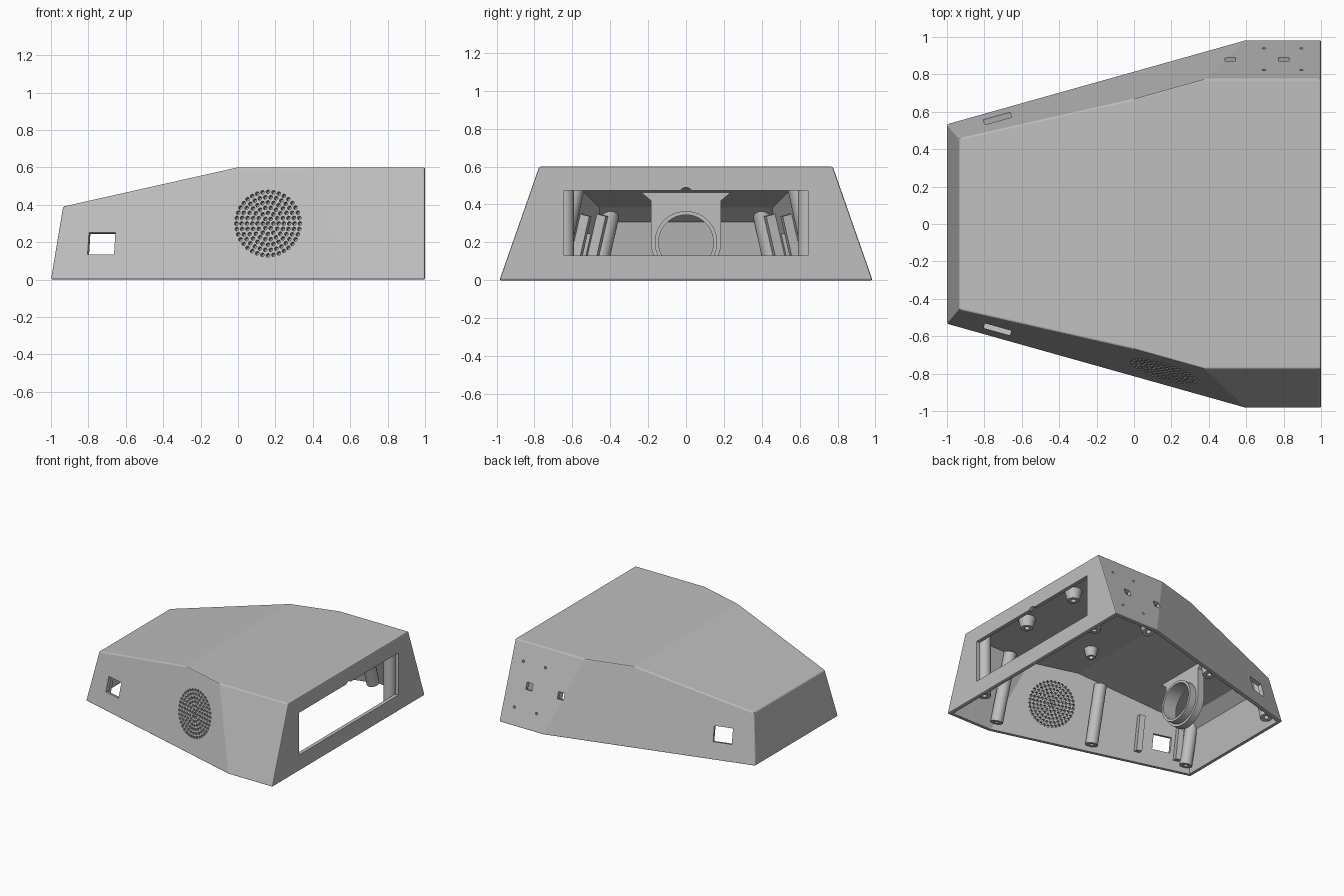
import bpy, bmesh, math
from mathutils import Matrix, Vector

cube = bpy.data.objects.get("Cube")
if cube:
    bpy.data.objects.remove(cube)

grey = bpy.data.materials.new("plain_grey")
grey.use_nodes = True
colour = (0.52, 0.52, 0.52, 1)
grey.diffuse_color = colour
grey.node_tree.nodes["Principled BSDF"].inputs["Base Color"].default_value = colour

WALL = 0.03
# Outer planes of the case: normal and distance
PLANES = {
    "floor": ((0, 0, -1), 0),
    "roof": ((0, 0, 1), 0.6),
    "slope": ((-0.2246, 0, 1), 0.6),
    "side": ((-0.281, 1, 0.244), 0.816),
    "flank": ((0, 1, 0.35), 0.985),
    "end": ((-1, 0, 0.167), 1),
    "face": ((1, 0, 0), 1),
}
CORNERS = ["floor end side", "floor side flank", "floor flank face", "slope end side",
           "roof slope side", "roof side flank", "roof flank face"]
SIDE = Vector(PLANES["side"][0])
FLANK = Vector(PLANES["flank"][0])


def make(name, bm):
    bmesh.ops.recalc_face_normals(bm, faces=bm.faces)
    mesh = bpy.data.meshes.new(name)
    bm.to_mesh(mesh)
    bm.free()
    mesh.materials.append(grey)
    obj = bpy.data.objects.new(name, mesh)
    bpy.context.collection.objects.link(obj)
    return obj


def hull(name, inset, floor_inset):
    """Convex case body with every plane moved inwards."""
    bm = bmesh.new()
    for corner in CORNERS:
        rows, dist = [], []
        for key in corner.split():
            n, d = PLANES[key]
            rows.append(n)
            dist.append(d - (floor_inset if key == "floor" else inset) * Vector(n).length)
        p = Matrix(rows).inverted() @ Vector(dist)
        for s in (1, -1):
            bm.verts.new((p.x, s * p.y, p.z))
    bmesh.ops.convex_hull(bm, input=bm.verts)
    bmesh.ops.dissolve_limit(bm, angle_limit=0.01, verts=bm.verts, edges=bm.edges)
    return make(name, bm)


def frame(p, n):
    """Local z along n, local x horizontal."""
    z = Vector(n).normalized()
    x = Vector((0, 0, 1)).cross(z)
    x = x.normalized() if x.length > 1e-4 else Vector((1, 0, 0))
    m = Matrix((x, z.cross(x), z)).transposed().to_4x4()
    return Matrix.Translation(p) @ m


def box(bm, m, size):
    bmesh.ops.create_cube(bm, size=1, matrix=m @ Matrix.Diagonal((*size, 1)))


def rod(bm, a, b, r1, r2=None, sides=24):
    a, b = Vector(a), Vector(b)
    bmesh.ops.create_cone(bm, cap_ends=True, segments=sides, radius1=r1,
                          radius2=r1 if r2 is None else r2, depth=(b - a).length,
                          matrix=frame((a + b) / 2, b - a))


def prism(bm, outline, axis, start, length):
    """Extrude a 2D outline along x or y."""
    pts = [(start, u, v) if axis == "x" else (u, start, v) for u, v in outline]
    face = bm.faces.new([bm.verts.new(p) for p in pts])
    ext = bmesh.ops.extrude_face_region(bm, geom=[face])["geom"]
    move = Vector((length, 0, 0)) if axis == "x" else Vector((0, length, 0))
    bmesh.ops.translate(bm, vec=move, verts=[v for v in ext if isinstance(v, bmesh.types.BMVert)])


def boolean(obj, cutter, op="DIFFERENCE"):
    mod = obj.modifiers.new(op.title(), "BOOLEAN")
    mod.operation, mod.solver, mod.object = op, "EXACT", cutter
    cutter.hide_render = True


def bake(obj, smooth=False):
    deps = bpy.context.evaluated_depsgraph_get()
    obj.data = bpy.data.meshes.new_from_object(obj.evaluated_get(deps))
    obj.modifiers.clear()
    if smooth:
        bpy.ops.object.select_all(action="DESELECT")
        obj.select_set(True)
        bpy.context.view_layer.objects.active = obj
        bpy.ops.object.shade_smooth_by_angle(angle=math.radians(30))


def side_wall(x, z, s):
    """Point and outward normal on the tapering side wall."""
    return (Vector((x, s * (0.816 + 0.281 * x - 0.244 * z), z)),
            Vector((SIDE.x, s * SIDE.y, SIDE.z)))


# Case shell
shell = hull("case_shell", 0, 0)
bevel = shell.modifiers.new("Bevel", "BEVEL")
bevel.width, bevel.segments, bevel.limit_method, bevel.angle_limit = 0.008, 2, "ANGLE", 0.6
cavity = hull("cavity_cutter", WALL, -0.1)

# Display window, side windows and flank slots
bm = bmesh.new()
box(bm, Matrix.Translation((1, 0, 0.3025)), (0.2, 1.286, 0.345))
for s in (1, -1):
    box(bm, frame(*side_wall(-0.73, 0.192, s)), (0.147, 0.122, 0.2))
for x in (0.515, 0.8):
    box(bm, frame(Vector((x, 0.88, 0.3)), FLANK), (0.055, 0.055, 0.2))
windows = make("window_cutter", bm)

# Notch above the display window
bm = bmesh.new()
rod(bm, (0.9, 0, 0.453), (1.1, 0, 0.453), 0.037)
notch = make("notch_cutter", bm)

# Speaker grille in rings, and flank screw holes
bm = bmesh.new()
centre, normal = side_wall(0.16, 0.3, -1)
n = normal.normalized() * 0.08
for ring in range(7):
    count = max(1, 6 * ring)
    for i in range(count):
        a = math.tau * i / count
        p, _ = side_wall(0.16 + 0.0283 * ring * math.cos(a), 0.3 + 0.0283 * ring * math.sin(a), -1)
        rod(bm, p - n, p + n, 0.0105, sides=10)
n = FLANK.normalized() * 0.08
for x in (0.695, 0.895):
    for z in (0.13, 0.46):
        p = Vector((x, 0.985 - 0.35 * z, z))
        rod(bm, p - n, p + n, 0.01, sides=12)
holes = make("hole_cutter", bm)

cutters = [cavity, windows, notch, holes]
for cutter in cutters:
    boolean(shell, cutter)
bake(shell)

# Limit that trims inner parts inside the walls
limit = hull("inner_limit", 0.012, 0.012)
cutters.append(limit)

# Screw posts leaning with the walls
bm, drill = bmesh.new(), bmesh.new()
for x, y, top, lean in ((0.6, 0.885, 0.56, 0.3), (-0.16, 0.685, 0.5, 0.22),
                        (-0.9, 0.47, 0.37, 0.22), (0.925, 0.64, 0.58, 0)):
    for s in (1, -1):
        foot = Vector((x, s * y, 0.03))
        up = Vector((0, -s * lean, 1))
        rod(bm, foot, foot + up * (top - 0.03), 0.048)
        rod(drill, foot - up * 0.02, foot + up * 0.07, 0.018, sides=16)
# Tapered bosses under the roof
for x, y, r, low in ((0.82, 0.27, 0.07, 0.49), (0.16, 0.31, 0.055, 0.5)):
    for s in (1, -1):
        rod(bm, (x, s * y, low), (x, s * y, 0.58), r * 0.65, r)
        rod(drill, (x, s * y, low - 0.02), (x, s * y, low + 0.05), 0.02, sides=16)
posts = make("screw_posts_and_bosses", bm)
drills = make("drill_cutter", drill)
cutters.append(drills)
boolean(posts, drills)
boolean(posts, limit, "INTERSECT")
bake(posts, smooth=True)

# Rails beside the side windows
bm = bmesh.new()
for s in (1, -1):
    for x in (-0.54, -0.85):
        p, normal = side_wall(x, 0.22, s)
        inward = -normal.normalized() * 0.045
        box(bm, frame(p + inward, normal), (0.045, 0.28, 0.07))
rails = make("window_rails", bm)
boolean(rails, limit, "INTERSECT")
bake(rails)

# Ring holder: hanging plate with a rounded foot, and a raised collar
bm = bmesh.new()
outline = [(0.25, 0.475), (-0.25, 0.475), (-0.185, 0.42)]
for i in range(25):
    a = math.pi + math.pi * i / 24
    outline.append((0.185 * math.cos(a), 0.2 + 0.185 * math.sin(a)))
outline.append((0.185, 0.42))
prism(bm, outline, "x", -0.53, 0.06)
plate = make("ring_plate", bm)
bm = bmesh.new()
rod(bm, (-0.475, 0, 0.2), (-0.41, 0, 0.2), 0.165, sides=48)
collar = make("ring_collar", bm)
bm = bmesh.new()
rod(bm, (-0.7, 0, 0.2), (-0.3, 0, 0.2), 0.145, sides=48)
bore = make("bore_cutter", bm)
cutters.append(bore)
for part in (plate, collar):
    boolean(part, bore)
    bake(part, smooth=True)

# Wedge filling the corner under the low end of the roof
bm = bmesh.new()
prism(bm, [(-0.94, 0.29), (-0.82, 0.39), (-0.82, 0.45), (-0.94, 0.45)], "y", -0.6, 1.2)
wedge = make("end_wedge", bm)
boolean(wedge, limit, "INTERSECT")
bake(wedge)

for cutter in cutters:
    bpy.data.objects.remove(cutter)
